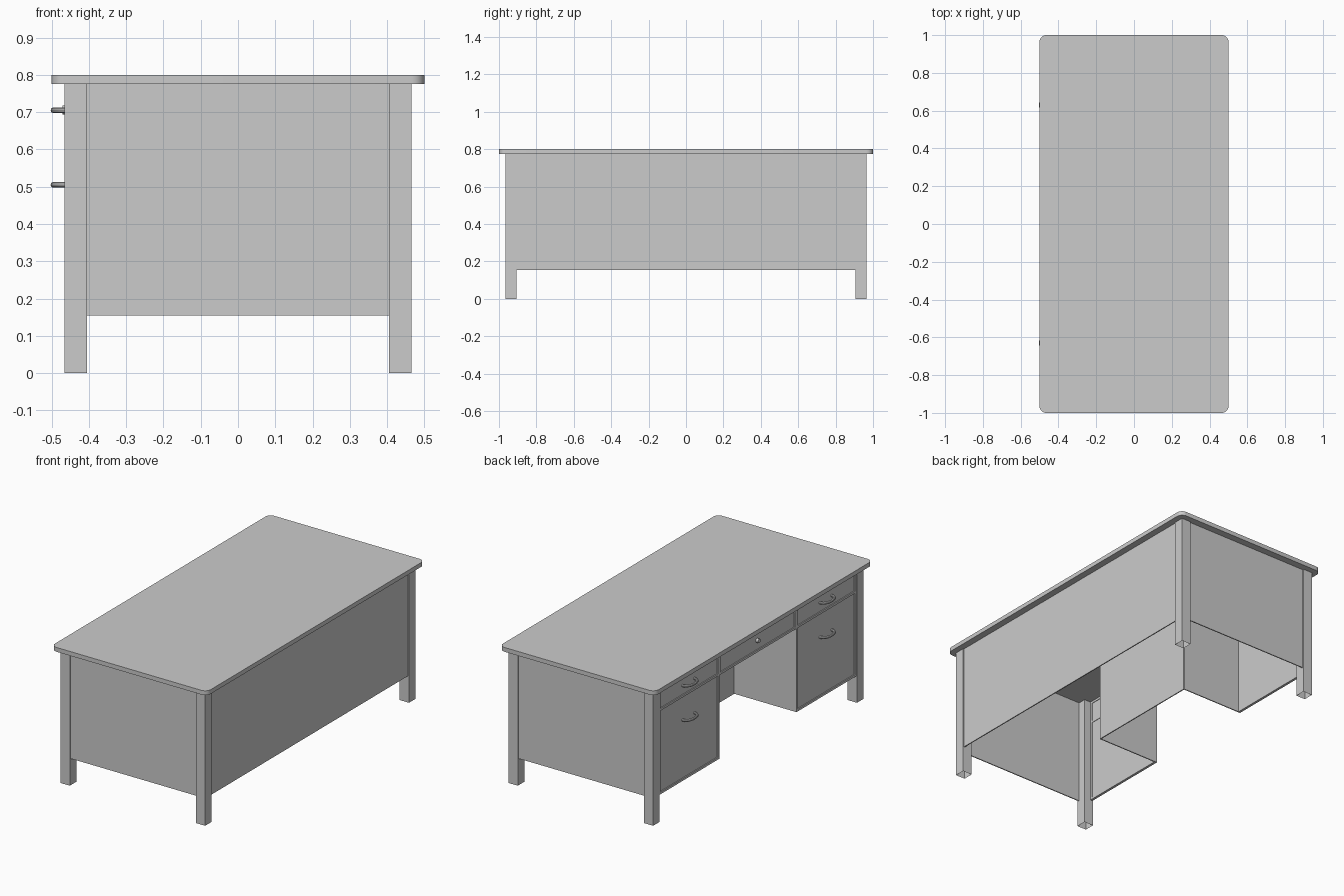
import bpy, bmesh, math

if "Cube" in bpy.data.objects:
    bpy.data.objects.remove(bpy.data.objects["Cube"])


def box(name, x, y, z, mirror=(False, False), open_ends=False, bevel=0.0, segs=6):
    """Box from (min, max) ranges, optionally mirrored about the origin."""
    bm = bmesh.new()
    bmesh.ops.create_cube(bm, size=1)
    for v in bm.verts:
        v.co = [r[0] if c < 0 else r[1] for c, r in zip(v.co, (x, y, z))]
    if bevel:
        upright = [e for e in bm.edges
                   if abs(e.verts[0].co.z - e.verts[1].co.z) > 0.01]
        bmesh.ops.bevel(bm, geom=upright, offset=bevel, segments=segs,
                        profile=0.5, affect='EDGES')
    if open_ends:
        bm.normal_update()
        ends = [f for f in bm.faces if abs(f.normal.z) > 0.9]
        bmesh.ops.delete(bm, geom=ends, context='FACES_ONLY')
    me = bpy.data.meshes.new(name)
    bm.to_mesh(me)
    bm.free()
    ob = bpy.data.objects.new(name, me)
    bpy.context.collection.objects.link(ob)
    if any(mirror):
        add_mirror(ob, *mirror)
    return ob


def add_mirror(ob, mx, my):
    m = ob.modifiers.new("mirror", 'MIRROR')
    m.use_axis = (mx, my, False)
    m.use_mirror_merge = False


def smooth(ob):
    bpy.ops.object.select_all(action='DESELECT')
    ob.select_set(True)
    bpy.context.view_layer.objects.active = ob
    bpy.ops.object.shade_smooth_by_angle(angle=math.radians(35))


BOTH, SIDES = (True, True), (False, True)
LOW, HIGH = 0.155, 0.775      # panel heights
INNER, OUTER = 0.354, 0.905   # pedestal extent in y
FRAME = (-0.462, -0.447)      # drawer frame depth
FACE = (-0.456, -0.450)       # drawer front depth
B = 0.013                     # frame bar width
SPLIT = 0.64                  # rail below the top drawers

# Rounded table top and hollow legs
smooth(box("table_top", (-0.5, 0.5), (-1, 1), (HIGH, 0.8), bevel=0.035))
box("leg", (0.405, 0.465), (0.905, 0.965), (0, HIGH), BOTH, open_ends=True)

# Outer panels and kneehole panels
box("back_panel", (0.454, 0.46), (-0.905, 0.905), (LOW, HIGH))
box("side_panel", (-0.405, 0.405), (0.952, 0.958), (LOW, HIGH), SIDES)
box("pedestal_inner_panel", (-0.06, FRAME[1]), (INNER, INNER + 0.006), (LOW, HIGH), SIDES)
box("kneehole_panel", (-0.062, -0.056), (-INNER, INNER), (LOW, HIGH))

# Pedestal drawer frames
box("frame_inner_stile", FRAME, (INNER, INNER + B), (LOW, HIGH), SIDES)
box("frame_outer_stile", FRAME, (OUTER - B, OUTER), (LOW, HIGH), SIDES)
for name, z0 in (("bottom", LOW), ("middle", SPLIT), ("top", HIGH - B)):
    box(f"frame_{name}_rail", FRAME, (INNER + B, OUTER - B), (z0, z0 + B), SIDES)

# Drawer fronts
box("small_drawer", FACE, (INNER + B, OUTER - B), (SPLIT + B, HIGH - B), SIDES)
box("large_drawer", FACE, (INNER + B, OUTER - B), (LOW + B, SPLIT), SIDES)

# Centre drawer with its frame
box("centre_drawer", FACE, (-INNER + B, INNER - B), (SPLIT + B, HIGH - B))
box("centre_stile", FRAME, (INNER - B, INNER), (SPLIT, HIGH), SIDES)
for name, z0 in (("bottom", SPLIT), ("top", HIGH - B)):
    box(f"centre_{name}_rail", FRAME, (-INNER + B, INNER - B), (z0, z0 + B))

# Centre drawer knob
bpy.ops.mesh.primitive_cylinder_add(vertices=20, radius=0.012, depth=0.016,
                                    location=(-0.463, 0, 0.706),
                                    rotation=(0, math.pi / 2, 0))
bpy.context.object.name = "centre_knob"
smooth(bpy.context.object)

# Bowed drawer pulls, swept round a shallow arc
for label, z in (("small", 0.705), ("large", 0.505)):
    cu = bpy.data.curves.new("pull", 'CURVE')
    cu.dimensions = '3D'
    cu.bevel_depth = 0.0075
    cu.bevel_resolution = 3
    cu.use_fill_caps = True
    sp = cu.splines.new('POLY')
    sp.points.add(14)
    for i, p in enumerate(sp.points):
        a = math.pi * i / 14
        p.co = (-0.452 - 0.043 * math.sin(a) ** 0.7, 0.63 - 0.055 * math.cos(a), z, 1)
    tmp = bpy.data.objects.new("pull", cu)
    bpy.context.collection.objects.link(tmp)
    bpy.ops.object.select_all(action='DESELECT')
    tmp.select_set(True)
    bpy.context.view_layer.objects.active = tmp
    bpy.ops.object.convert(target='MESH')
    pull = bpy.context.object
    pull.name = f"{label}_drawer_pull"
    smooth(pull)
    add_mirror(pull, False, True)
